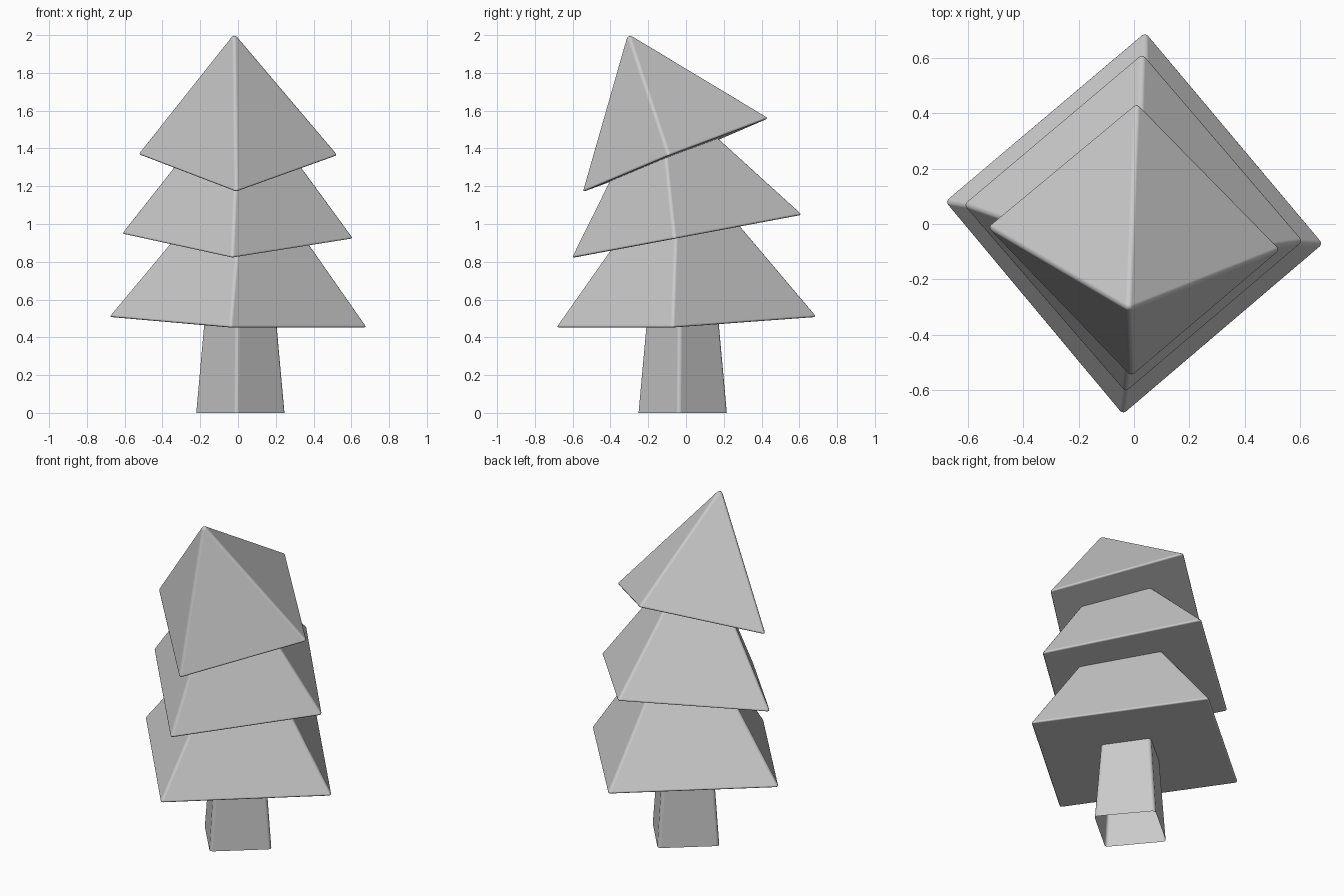
import bpy
import bmesh
from mathutils import Vector

cube = bpy.data.objects.get("Cube")
if cube:
    bpy.data.objects.remove(cube, do_unlink=True)

# One plain grey for the whole tree
colour = (0.588, 0.588, 0.588, 1)
grey = bpy.data.materials.new("mid_grey")
grey.use_nodes = True
grey.diffuse_color = colour
grey.node_tree.nodes["Principled BSDF"].inputs["Base Color"].default_value = colour


def finish(name, bm, bevel):
    """Turn a bmesh into an object with softly rounded edges."""
    bmesh.ops.recalc_face_normals(bm, faces=bm.faces)
    mesh = bpy.data.meshes.new(name)
    bm.to_mesh(mesh)
    bm.free()
    mesh.materials.append(grey)
    mesh.shade_smooth()
    obj = bpy.data.objects.new(name, mesh)
    bpy.context.collection.objects.link(obj)
    mod = obj.modifiers.new("soft_edges", "BEVEL")
    mod.width = bevel
    mod.segments = 3
    mod.limit_method = "ANGLE"
    mod.harden_normals = True


def tier(name, right, back, left, front, apex):
    """A tilted pyramid; corners reach out a little to allow for the bevel."""
    corners = [Vector(c) for c in (right, back, left, front)]
    middle = sum(corners, Vector()) / 4
    bm = bmesh.new()
    ring = [bm.verts.new(middle + (c - middle) * 1.027) for c in corners]
    tip = bm.verts.new(apex)
    bm.faces.new(ring)
    for i in range(4):
        bm.faces.new((ring[i], ring[(i + 1) % 4], tip))
    finish(name, bm, 0.015)


# Foliage: three pyramids, each leaning further forward
tier("lower_foliage", (0.67, -0.07, 0.452), (0.04, 0.68, 0.507),
     (-0.67, 0.08, 0.507), (-0.04, -0.675, 0.452), (0.04, -0.04, 1.38))
tier("middle_foliage", (0.60, -0.06, 0.922), (0.03, 0.605, 1.047),
     (-0.605, 0.07, 0.947), (-0.03, -0.595, 0.822), (0.01, -0.15, 1.75))
tier("top_foliage", (0.52, -0.09, 1.362), (0.01, 0.43, 1.557),
     (-0.52, -0.01, 1.367), (-0.01, -0.54, 1.172), (-0.02, -0.31, 2.015))

# Trunk: tapered square tube, open at the ground
bm = bmesh.new()
centre = Vector((0.0125, -0.0175, 0))
rings = []
for z, r in ((0, 0.242), (0.53, 0.194)):
    arm = Vector((r, -0.09 * r, 0))
    side = Vector((0.09 * r, r, 0))
    rings.append([bm.verts.new(centre + d + Vector((0, 0, z)))
                  for d in (arm, side, -arm, -side)])
for i in range(4):
    j = (i + 1) % 4
    bm.faces.new((rings[0][i], rings[0][j], rings[1][j], rings[1][i]))
bm.faces.new(rings[1])
finish("trunk", bm, 0.02)
